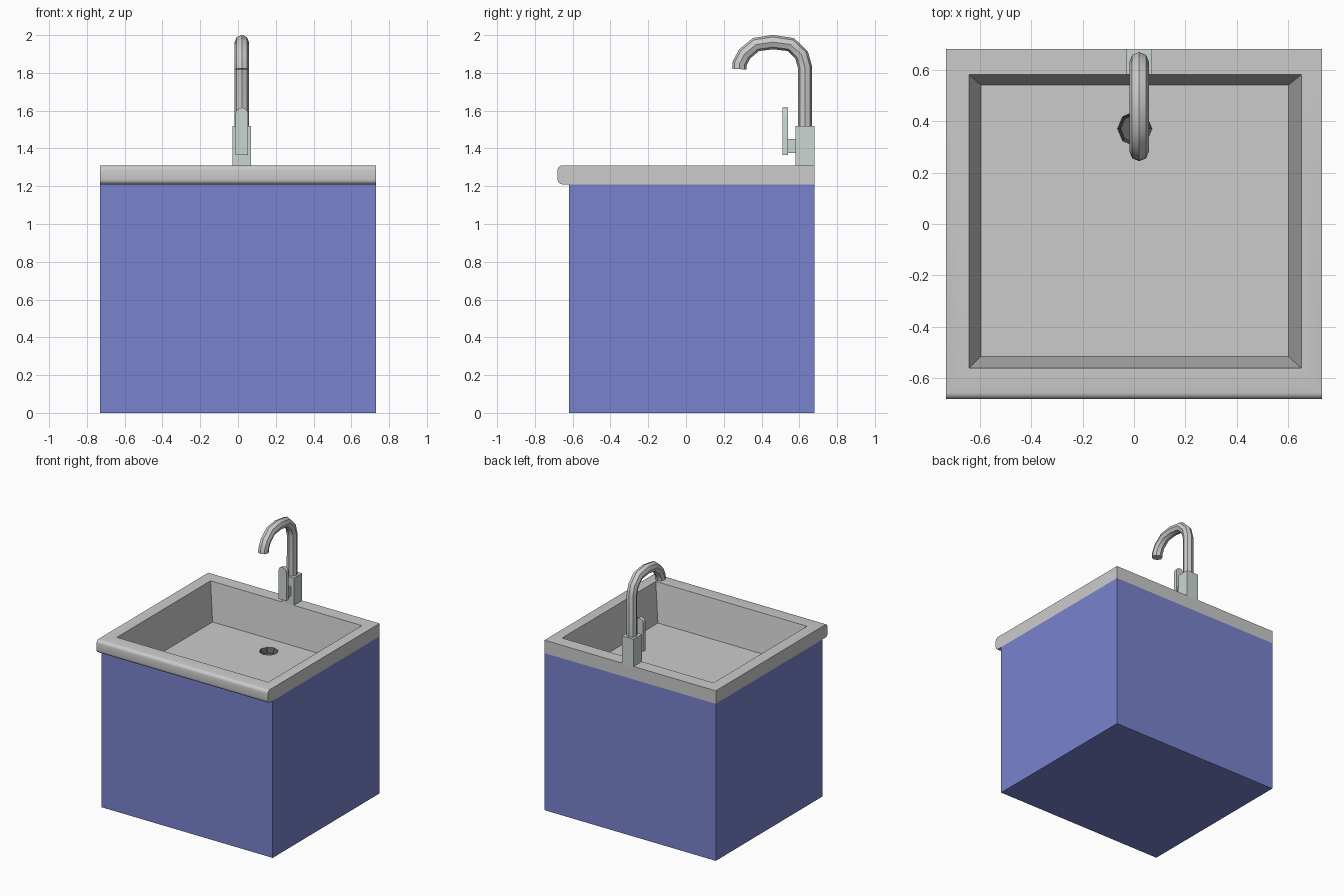
import bpy, bmesh, math
from mathutils import Vector

if "Cube" in bpy.data.objects:
    bpy.data.objects.remove(bpy.data.objects["Cube"])


def material(name, rgb):
    m = bpy.data.materials.new(name)
    m.diffuse_color = (*rgb, 1)
    m.use_nodes = True
    m.node_tree.nodes["Principled BSDF"].inputs["Base Color"].default_value = m.diffuse_color
    return m


BLUE = material("cabinet_blue", (0.19, 0.23, 0.62))
PALE = material("pale_metal", (0.60, 0.68, 0.64))
DARK = material("drain_dark", (0.12, 0.12, 0.12))


def finish(bm, name, mat=None, smooth=False):
    bmesh.ops.recalc_face_normals(bm, faces=bm.faces)
    me = bpy.data.meshes.new(name)
    bm.to_mesh(me)
    bm.free()
    ob = bpy.data.objects.new(name, me)
    bpy.context.collection.objects.link(ob)
    if mat:
        me.materials.append(mat)
    if smooth:
        smooth_object(ob)
    return ob


def smooth_object(ob):
    bpy.ops.object.select_all(action='DESELECT')
    ob.select_set(True)
    bpy.context.view_layer.objects.active = ob
    bpy.ops.object.shade_smooth_by_angle(angle=math.radians(40))


def box(name, x, y, z, mat, open_top=False):
    bm = bmesh.new()
    bmesh.ops.create_cube(bm, size=1)
    for v in bm.verts:
        v.co = [r[0] if c < 0 else r[1] for c, r in zip(v.co, (x, y, z))]
    if open_top:
        top = [f for f in bm.faces if f.calc_center_median().z > z[1] - 1e-4]
        bmesh.ops.delete(bm, geom=top, context='FACES_ONLY')
    return finish(bm, name, mat)


def ring(bm, points):
    return [bm.verts.new(p) for p in points]


def bridge(bm, a, b):
    n = len(a)
    for i in range(n):
        bm.faces.new((a[i], a[(i + 1) % n], b[(i + 1) % n], b[i]))


def octagon(r, z, cx=0.003, cy=0.37):
    return [(cx + r * math.cos(k * math.pi / 4), cy + r * math.sin(k * math.pi / 4), z)
            for k in range(8)]


# cabinet, open where the basin hangs into it
box("cabinet", (-0.73, 0.73), (-0.62, 0.68), (0, 1.21), BLUE, open_top=True)

# countertop: rounded front profile swept across x
bm = bmesh.new()
R, FRONT, LOW, HIGH = 0.025, -0.68, 1.21, 1.31
profile = [(-0.60, LOW)]
for cz, start in ((LOW + R, 270), (HIGH - R, 180)):
    for k in range(5):
        a = math.radians(start - 22.5 * k)
        profile.append((FRONT + R + R * math.cos(a), cz + R * math.sin(a)))
profile += [(0.68, HIGH), (0.68, LOW)]
left = ring(bm, [(-0.73, y, z) for y, z in profile])
right = ring(bm, [(0.73, y, z) for y, z in profile])
for i in range(len(profile) - 1):
    if i != len(profile) - 3:
        bm.faces.new((left[i], left[i + 1], right[i + 1], right[i]))
bm.faces.new(left)
bm.faces.new(right)

# rim around the opening, sloped basin walls, floor with drain hole
outer = [left[-3], right[-3], right[-2], left[-2]]
FLOOR = 1.02
rim = ring(bm, [(-0.64, -0.56, HIGH), (0.65, -0.56, HIGH), (0.65, 0.58, HIGH), (-0.64, 0.58, HIGH)])
base = ring(bm, [(-0.595, -0.515, FLOOR), (0.60, -0.515, FLOOR),
                 (0.60, 0.54, FLOOR), (-0.595, 0.54, FLOOR)])
bridge(bm, outer, rim)
bridge(bm, rim, base)
hole = ring(bm, octagon(0.067, FLOOR))
edges = [bm.edges.get((base[i], base[(i + 1) % 4])) for i in range(4)]
edges += [bm.edges.new((hole[i], hole[(i + 1) % 8])) for i in range(8)]
bmesh.ops.triangle_fill(bm, edges=edges, use_beauty=True, normal=Vector((0, 0, 1)))
finish(bm, "countertop_basin", smooth=True)

# drain: shallow octagonal cup below the floor
bm = bmesh.new()
upper = ring(bm, octagon(0.067, FLOOR))
lower = ring(bm, octagon(0.055, FLOOR - 0.04))
bridge(bm, upper, lower)
bm.faces.new(lower)
drain = finish(bm, "drain", DARK)
drain.data.flip_normals() if drain.data.polygons[-1].normal.z < 0 else None

# tap body and handle stem
TX = 0.02
box("tap_body", (TX - 0.05, TX + 0.05), (0.58, 0.68), (1.31, 1.52), PALE)
box("handle_stem", (TX - 0.025, TX + 0.025), (0.535, 0.585), (1.375, 1.45), PALE)

# handle: flat lever with rounded top
bm = bmesh.new()
HW = 0.033
outline = [(-HW, 1.365), (HW, 1.365)]
outline += [(HW * math.cos(k * math.pi / 8), 1.583 + HW * math.sin(k * math.pi / 8)) for k in range(9)]
a = ring(bm, [(TX + x, 0.512, z) for x, z in outline])
b = ring(bm, [(TX + x, 0.540, z) for x, z in outline])
bridge(bm, a, b)
bm.faces.new(a)
bm.faces.new(b)
finish(bm, "tap_handle", PALE, smooth=True)

# spout: bent eight-sided pipe
path = [(0.63, 1.50), (0.63, 1.83), (0.612, 1.895), (0.555, 1.95), (0.46, 1.963),
        (0.37, 1.95), (0.31, 1.90), (0.284, 1.85), (0.282, 1.82)]
cu = bpy.data.curves.new("spout", 'CURVE')
cu.dimensions = '3D'
cu.bevel_depth = 0.038
cu.bevel_resolution = 2
cu.use_fill_caps = True
sp = cu.splines.new('POLY')
sp.points.add(len(path) - 1)
for p, (y, z) in zip(sp.points, path):
    p.co = (TX, y, z, 1)
spout = bpy.data.objects.new("spout", cu)
bpy.context.collection.objects.link(spout)
bpy.ops.object.select_all(action='DESELECT')
spout.select_set(True)
bpy.context.view_layer.objects.active = spout
bpy.ops.object.convert(target='MESH')
smooth_object(bpy.context.view_layer.objects.active)
